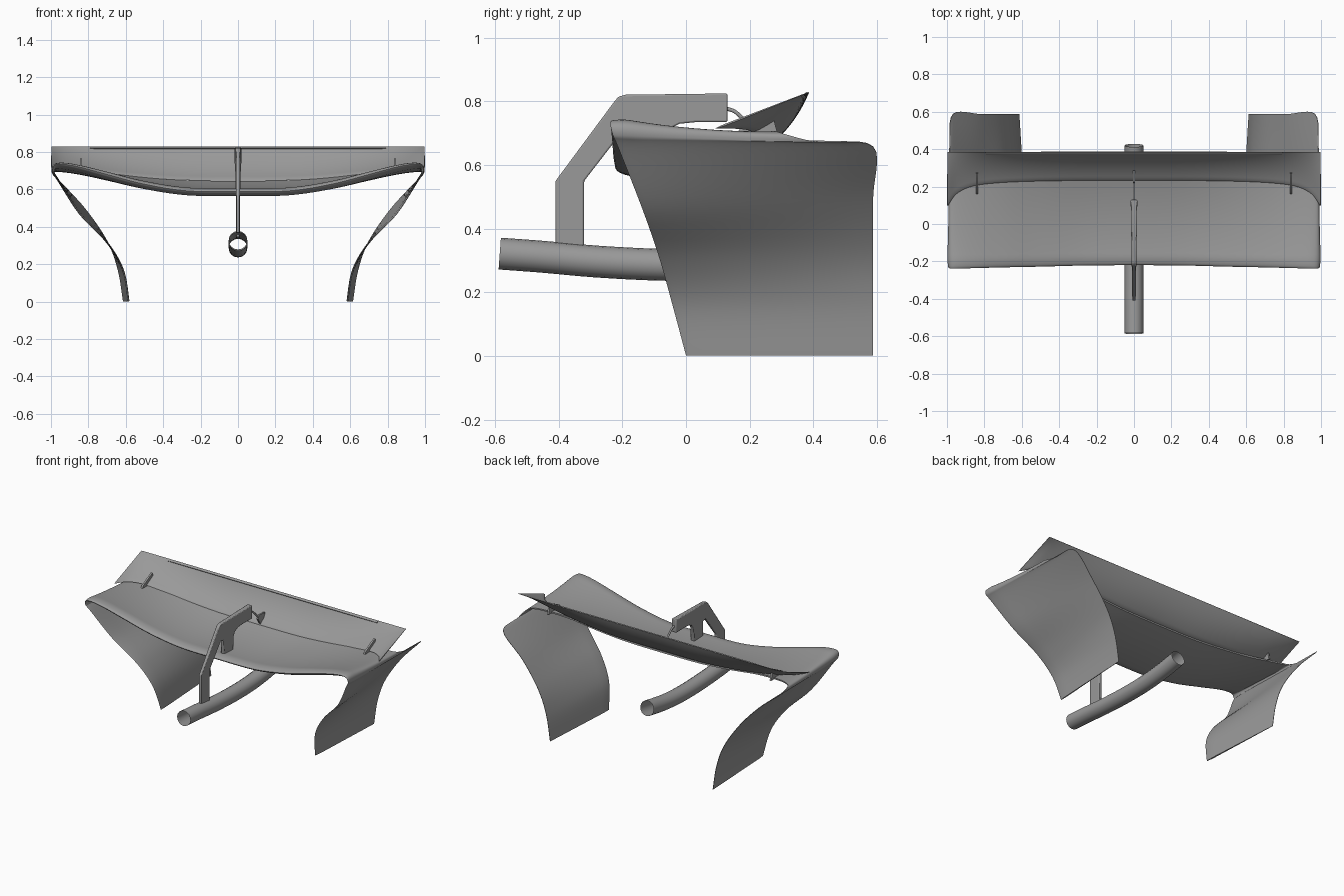
import bpy, bmesh, math
from mathutils import Vector

if "Cube" in bpy.data.objects:
    bpy.data.objects.remove(bpy.data.objects["Cube"])

grey = bpy.data.materials.new("carbon grey")
grey.diffuse_color = (0.32, 0.32, 0.32, 1)
grey.use_nodes = True
grey.node_tree.nodes["Principled BSDF"].inputs["Base Color"].default_value = grey.diffuse_color


def finish(name, bm, mirror=False, bevel=0):
    bmesh.ops.recalc_face_normals(bm, faces=bm.faces)
    me = bpy.data.meshes.new(name)
    bm.to_mesh(me)
    bm.free()
    ob = bpy.data.objects.new(name, me)
    bpy.context.collection.objects.link(ob)
    me.materials.append(grey)
    if mirror:
        m = ob.modifiers.new("mirror", 'MIRROR')
        m.use_clip = True
        m.merge_threshold = 0.004
    if bevel:
        b = ob.modifiers.new("bevel", 'BEVEL')
        b.width, b.segments = bevel, 2
    bpy.ops.object.select_all(action='DESELECT')
    ob.select_set(True)
    bpy.context.view_layer.objects.active = ob
    bpy.ops.object.shade_smooth_by_angle(angle=math.radians(40))
    return ob


def smooth_rows(rows, n):
    """Catmull-Rom interpolation of equal length number rows."""
    out = []
    for i in range(len(rows) - 1):
        p0, p1 = rows[max(i - 1, 0)], rows[i]
        p2, p3 = rows[i + 1], rows[min(i + 2, len(rows) - 1)]
        for k in range(n):
            t = k / n
            out.append([0.5 * (2 * b + (c - a) * t + (2 * a - 5 * b + 4 * c - d) * t * t
                               + (3 * b - a - 3 * c + d) * t ** 3)
                        for a, b, c, d in zip(p0, p1, p2, p3)])
    return out + [list(rows[-1])]


def loft_wing(name, stations, n=6, chord_n=20):
    """Stations: leading edge xyz, trailing edge xyz, camber, thickness."""
    st = smooth_rows(stations, n)
    mids = [(Vector(r[0:3]) + Vector(r[3:6])) / 2 for r in st]
    bm = bmesh.new()
    loops = []
    for i, r in enumerate(st):
        le, te = Vector(r[0:3]), Vector(r[3:6])
        span = mids[min(i + 1, len(st) - 1)] - mids[max(i - 1, 0)]
        nrm = span.cross(te - le)
        if i == 0:
            nrm.x = 0
        nrm.normalize()

        def pt(s, side):
            th = r[7] * min(1, math.sqrt(s / 0.1)) * (1 - 0.75 * s) / 2
            return le.lerp(te, s) + nrm * (r[6] * 4 * s * (1 - s) + side * th)
        ss = [(k / chord_n) ** 1.6 for k in range(chord_n + 1)]
        pts = [pt(s, 1) for s in reversed(ss)] + [pt(s, -1) for s in ss[1:]]
        loops.append([bm.verts.new(p) for p in pts])
    for a, b in zip(loops, loops[1:]):
        for k in range(len(a)):
            j = (k + 1) % len(a)
            bm.faces.new((a[k], a[j], b[j], b[k]))
    bm.faces.new(loops[-1])
    return finish(name, bm, mirror=True)


# main plane rolling over at the tip into the side endplates
loft_wing("main_plane_and_endplates", [
    (0, -.22, .588, 0, .24, .640, -.022, .045),
    (.27, -.222, .592, .27, .24, .643, -.022, .045),
    (.50, -.228, .628, .50, .24, .660, -.020, .045),
    (.70, -.232, .680, .70, .24, .683, -.018, .045),
    (.85, -.236, .720, .85, .26, .697, -.016, .04),
    (.94, -.238, .735, .94, .28, .702, -.014, .035),
    (.982, -.238, .728, .982, .31, .695, -.008, .025),
    (.99, -.230, .695, .985, .42, .672, -.002, .016),
    (.965, -.213, .655, .968, .588, .658, 0, .012),
    (.85, -.140, .470, .82, .588, .500, 0, .010),
    (.70, -.086, .315, .70, .588, .325, 0, .010),
    (.612, -.045, .170, .642, .588, .170, 0, .010),
    (.582, 0, .002, .614, .588, .002, 0, .010)])

# upper flap, twisting flatter towards its tips
loft_wing("upper_flap", [
    (0, .232, .648, 0, .385, .829, -.018, .014),
    (.30, .232, .650, .30, .385, .829, -.018, .014),
    (.55, .228, .668, .55, .385, .829, -.016, .014),
    (.75, .218, .692, .75, .385, .829, -.012, .012),
    (.87, .200, .708, .87, .385, .829, -.008, .010),
    (.95, .160, .714, .95, .385, .829, -.004, .008),
    (.998, .092, .715, .998, .385, .829, 0, .006)])


def plate(name, outline, half_width, bevel=0, x=0, mirror=False):
    """Side profile (y, z) extruded in x, half width depending on y."""
    bm = bmesh.new()
    sides = [[bm.verts.new((x + s * half_width(y), y, z)) for y, z in outline] for s in (-1, 1)]
    for v in sides:
        bm.faces.new(v)
    a, b = sides
    for k in range(len(a)):
        j = (k + 1) % len(a)
        bm.faces.new((a[k], a[j], b[j], b[k]))
    return finish(name, bm, mirror, bevel)


# thin lip along the flap trailing edge
plate("flap_lip", [(.368, .822), (.38, .83), (.386, .826), (.374, .816)], lambda y: .79)

# small flap hinge brackets
plate("flap_bracket", [(.16, .70), (.17, .715), (.27, .765), (.29, .69)],
      lambda y: .006, x=.84, mirror=True)

# swan neck pylon
plate("swan_neck_pylon", [
    (-.41, .345), (-.41, .55), (-.225, .80), (-.212, .815), (-.19, .821), (.13, .825),
    (.13, .735), (.03, .735), (-.02, .73), (-.05, .715), (-.065, .69), (-.07, .59),
    (-.165, .59), (-.17, .70), (-.20, .705), (-.32, .55), (-.32, .335)],
    lambda y: .009 + .009 * (y + .41) / .54, bevel=.005)


def tube(name, pts, radius, caps):
    cu = bpy.data.curves.new(name, 'CURVE')
    cu.dimensions = '3D'
    cu.bevel_depth, cu.bevel_resolution, cu.use_fill_caps = radius, 6, caps
    sp = cu.splines.new('POLY')
    path = smooth_rows(pts, 4)
    sp.points.add(len(path) - 1)
    for p, c in zip(sp.points, path):
        p.co = (*c, 1)
    cu.materials.append(grey)
    ob = bpy.data.objects.new(name, cu)
    bpy.context.collection.objects.link(ob)
    bpy.ops.object.select_all(action='DESELECT')
    ob.select_set(True)
    bpy.context.view_layer.objects.active = ob
    bpy.ops.object.convert(target='MESH')
    bpy.ops.object.shade_smooth_by_angle(angle=math.radians(40))


# open exhaust pipe and flap actuator rod
tube("exhaust_pipe", [(0, -.585, .322), (0, -.45, .312), (0, -.28, .297), (0, -.08, .287),
                      (0, .1, .288), (0, .26, .302), (0, .42, .328)], .05, False)
tube("actuator_rod", [(0, .12, .778), (0, .15, .77), (0, .18, .745), (0, .235, .69)], .006, True)
plate("actuator_bracket", [(.205, .70), (.225, .72), (.285, .715), (.27, .68), (.235, .655)],
      lambda y: .006)
